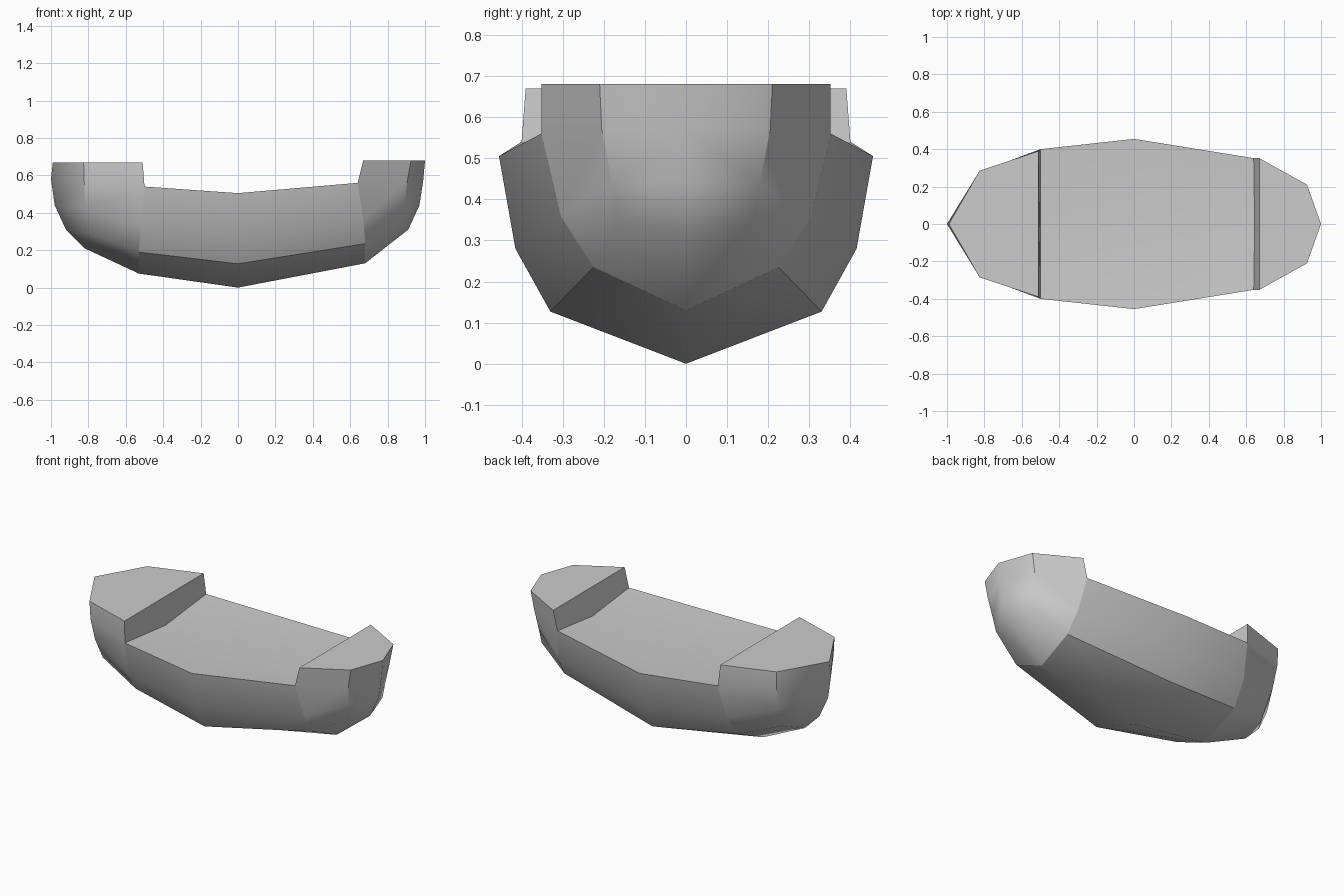
import bpy, bmesh, math

if "Cube" in bpy.data.objects:
    bpy.data.objects.remove(bpy.data.objects["Cube"])

# Half cross-sections from stern to bow, each keel -> lower chine -> bilge -> sheer -> raised deck
stations = [
    [(-.92, 0, .31), (-.92, 0, .31), (-.98, 0, .44), (-1, 0, .58), (-.99, 0, .67)],
    [(-.82, 0, .21), (-.80, .19, .29), (-.815, .245, .42), (-.822, .28, .56), (-.825, .285, .67)],
    [(-.53, 0, .075), (-.53, .25, .19), (-.52, .345, .33), (-.5, .4, .54), (-.51, .39, .67)],
    [(0, 0, 0), (0, .33, .127), (0, .415, .28), (0, .455, .505)],
    [(.68, 0, .13), (.68, .225, .235), (.67, .305, .36), (.64, .352, .56), (.67, .352, .68)],
    [(.91, 0, .31), (.88, .165, .35), (.89, .18, .44), (.905, .205, .57), (.925, .21, .68)],
    [(.91, 0, .31), (.91, 0, .31), (.97, 0, .44), (.99, 0, .57), (1, 0, .68)],
]

bm = bmesh.new()
cache = {}


def vert(p, side):
    """Shared vertex, mirrored across the centreline."""
    q = (p[0], p[1] * side, p[2])
    key = tuple(round(c, 4) + 0.0 for c in q)
    if key not in cache:
        cache[key] = bm.verts.new(q)
    return cache[key]


def face(pts):
    vs = list(dict.fromkeys(vert(p, s) for p, s in pts))
    if len(vs) > 2:
        bm.faces.new(vs)


# Hull sides and bottom
for a, b in zip(stations, stations[1:]):
    for i in range(min(len(a), len(b)) - 1):
        for s in (1, -1):
            face([(a[i], s), (b[i], s), (b[i + 1], s), (a[i + 1], s)])

# Raised end decks
for i in (0, 1, 4, 5):
    a, b = stations[i], stations[i + 1]
    face([(a[4], 1), (b[4], 1), (b[4], -1), (a[4], -1)])

# Low deck amidships, slightly dished along the centreline
dish = {2: (-.5, 0, .498), 3: (0, 0, .503), 4: (.645, 0, .516)}
for i in (2, 3):
    for s in (1, -1):
        face([(stations[i][3], s), (stations[i + 1][3], s), (dish[i + 1], s), (dish[i], s)])

# Steps up to the raised decks
for i in (2, 4):
    st = stations[i]
    face([(st[3], 1), (st[4], 1), (st[4], -1), (st[3], -1), (dish[i], 1)])

bmesh.ops.recalc_face_normals(bm, faces=bm.faces)

# Smooth shading, sharp at deck edges, steps and the creases below
for f in bm.faces:
    f.smooth = True
for e in bm.edges:
    on_centre = all(abs(v.co.y) < .001 for v in e.verts)
    e.smooth = on_centre or e.calc_face_angle(0) < math.radians(55)


def crease(p, q):
    for s in (1, -1):
        e = bm.edges.get((vert(p, s), vert(q, s)))
        if e:
            e.smooth = False


for i in (2, 3):                      # lower chine
    crease(stations[i][1], stations[i + 1][1])
for i in (2, 4):                      # ends of the midship section
    for k in range(4):
        crease(stations[i][k], stations[i][k + 1])
for i in (1, 5):                      # corners of the bow and stern
    for k in (2, 3):
        crease(stations[i][k], stations[i][k + 1])

mesh = bpy.data.meshes.new("boat_hull")
bm.to_mesh(mesh)
bm.free()
hull = bpy.data.objects.new("boat_hull", mesh)
bpy.context.collection.objects.link(hull)
